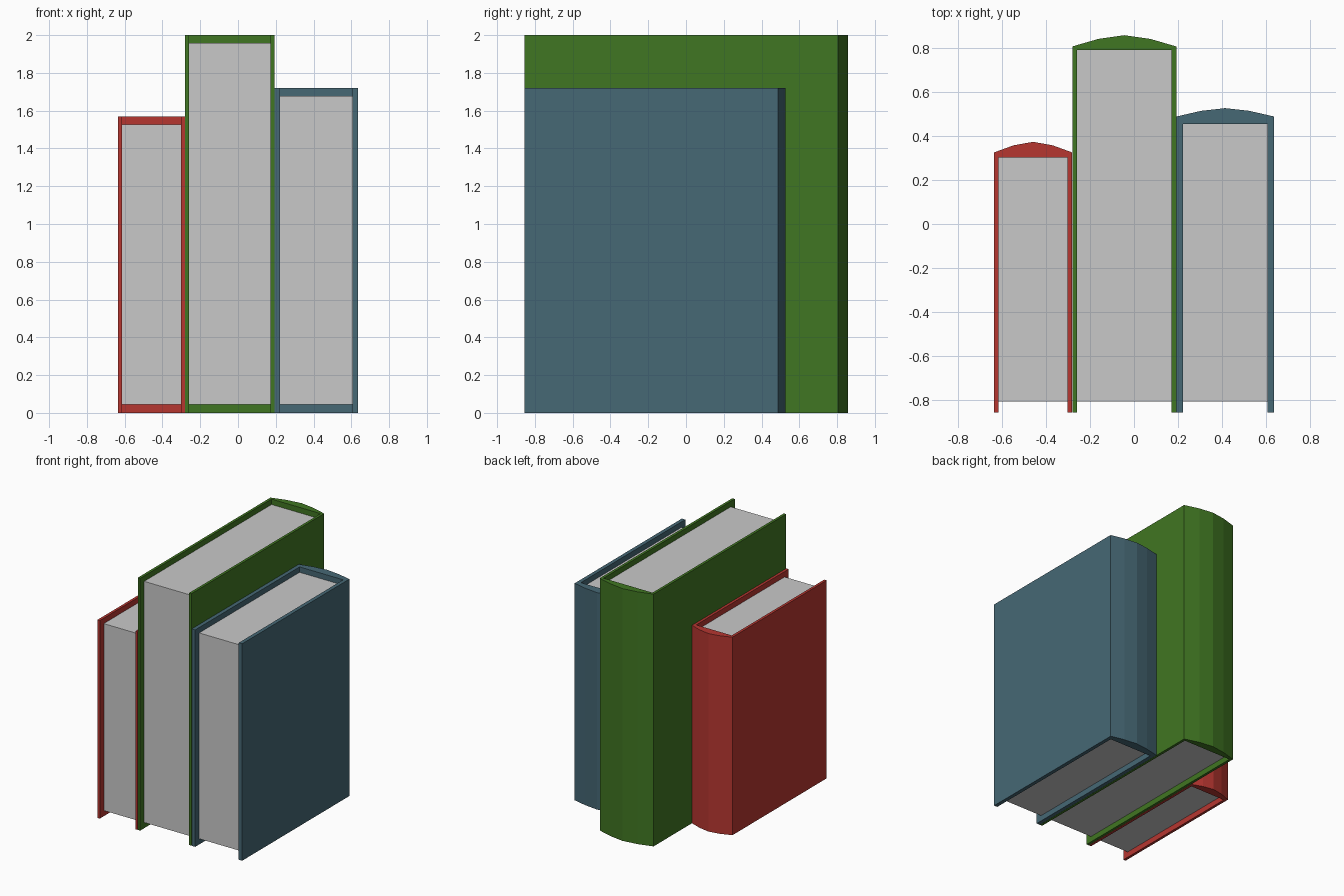
import bpy, bmesh

if "Cube" in bpy.data.objects:
    bpy.data.objects.remove(bpy.data.objects["Cube"])

FRONT = -0.855        # fore-edge of the covers
PAGE_FRONT = -0.805   # fore-edge of the page blocks
PAGE_BOTTOM = 0.045


def material(name, rgb):
    m = bpy.data.materials.new(name)
    m.diffuse_color = (*rgb, 1)
    m.use_nodes = True
    m.node_tree.nodes["Principled BSDF"].inputs["Base Color"].default_value = m.diffuse_color
    return m


def extrude_profile(name, points, z0, z1, mat):
    """Extrude a counter-clockwise plan outline from z0 to z1."""
    bm = bmesh.new()
    face = bm.faces.new([bm.verts.new((x, y, z0)) for x, y in points])
    res = bmesh.ops.extrude_face_region(bm, geom=[face])
    for v in res["geom"]:
        if isinstance(v, bmesh.types.BMVert):
            v.co.z = z1
    bmesh.ops.recalc_face_normals(bm, faces=bm.faces)
    me = bpy.data.meshes.new(name)
    bm.to_mesh(me)
    bm.free()
    me.materials.append(mat)
    ob = bpy.data.objects.new(name, me)
    bpy.context.collection.objects.link(ob)
    return ob


paper = material("paper grey", (0.584, 0.584, 0.584))


def book(name, mat, x0, x1, board, y_in, y_edge, y_peak, height):
    # Cover: two boards joined by a four-sided rounded spine, one outline
    w, bulge = x1 - x0, y_peak - y_edge
    spine = [(x1 - w * t, y_edge + bulge * k)
             for t, k in ((0, 0), (0.25, 0.67), (0.5, 1), (0.75, 0.67), (1, 0))]
    a, b = x0 + board, x1 - board
    outline = [(x1, FRONT)] + spine + [(x0, FRONT), (a, FRONT),
                                       (a, y_in), (b, y_in), (b, FRONT)]
    extrude_profile(name + "_cover", outline, 0, height, mat)
    # Pages: block recessed at top, bottom and fore-edge
    extrude_profile(name + "_pages",
                    [(a, PAGE_FRONT), (b, PAGE_FRONT), (b, y_in), (a, y_in)],
                    PAGE_BOTTOM, height - 0.043, paper)


book("short_red_book", material("red cloth", (0.468, 0.037, 0.030)),
     -0.635, -0.281, 0.021, 0.303, 0.325, 0.373, 1.57)
book("tall_green_book", material("green cloth", (0.051, 0.181, 0.016)),
     -0.280, 0.192, 0.021, 0.790, 0.806, 0.857, 2.0)
book("medium_blue_book", material("blue cloth", (0.061, 0.138, 0.178)),
     0.193, 0.635, 0.030, 0.453, 0.488, 0.526, 1.72)
